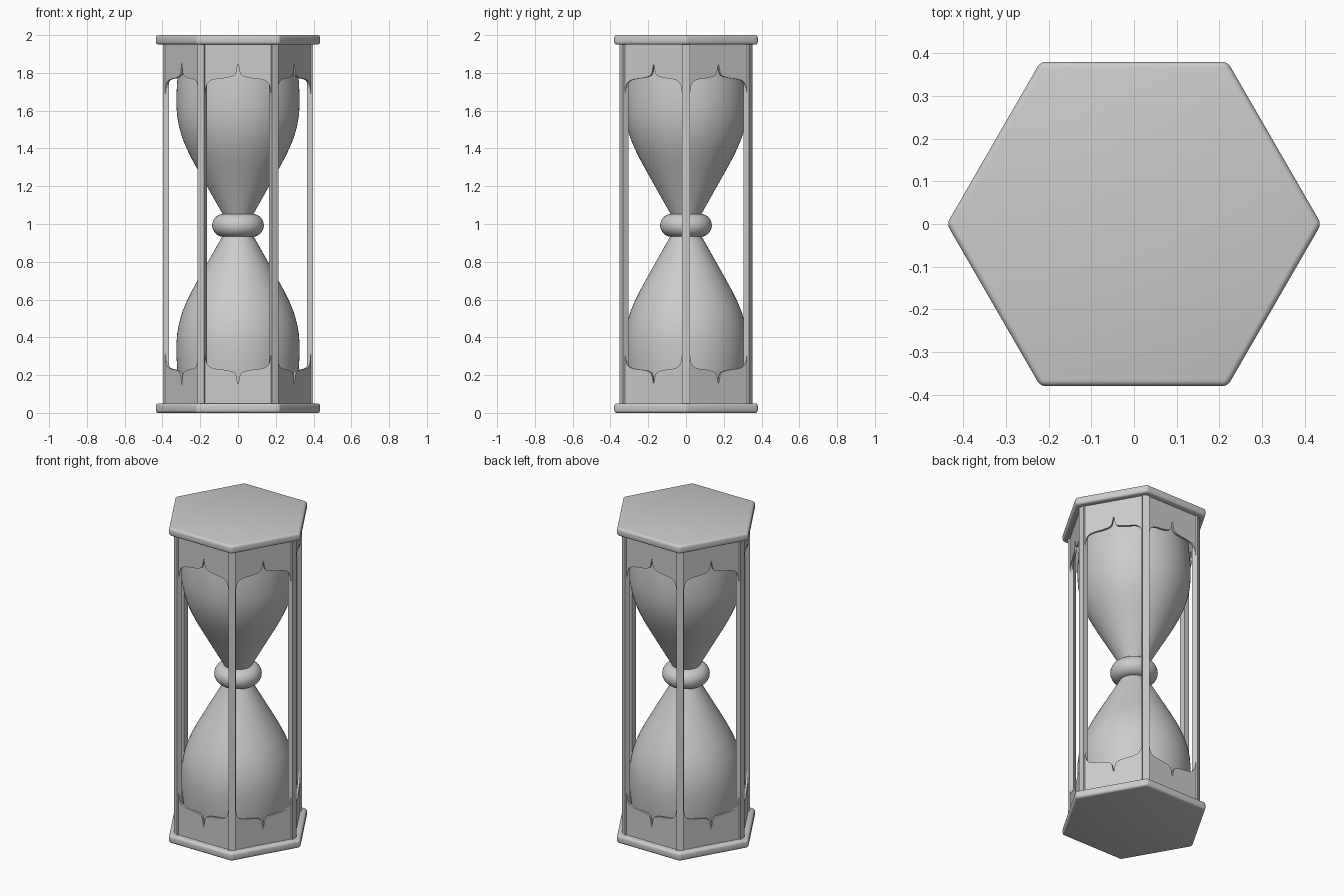
import bpy, bmesh, math
from mathutils import Matrix, Vector

if "Cube" in bpy.data.objects:
    bpy.data.objects.remove(bpy.data.objects["Cube"])


def finish(name, bm, smooth=None):
    bmesh.ops.recalc_face_normals(bm, faces=bm.faces)
    me = bpy.data.meshes.new(name)
    bm.to_mesh(me)
    bm.free()
    ob = bpy.data.objects.new(name, me)
    bpy.context.collection.objects.link(ob)
    if smooth:
        bpy.ops.object.select_all(action='DESELECT')
        ob.select_set(True)
        bpy.context.view_layer.objects.active = ob
        bpy.ops.object.shade_smooth_by_angle(angle=math.radians(smooth))
    return ob


def lathe(name, profile, segments=64):
    bm = bmesh.new()
    vs = [bm.verts.new((r, 0, z)) for r, z in profile]
    es = [bm.edges.new(p) for p in zip(vs, vs[1:])]
    bmesh.ops.spin(bm, geom=vs + es, cent=(0, 0, 0), axis=(0, 0, 1),
                   angle=math.tau, steps=segments, use_duplicate=False)
    bmesh.ops.remove_doubles(bm, verts=bm.verts, dist=1e-5)
    return finish(name, bm, 40)


def plate(name, z):
    bm = bmesh.new()
    bmesh.ops.create_cone(bm, cap_ends=True, segments=6, radius1=0.439, radius2=0.439,
                          depth=0.05, matrix=Matrix.Translation((0, 0, z))
                          @ Matrix.Rotation(math.radians(30), 4, 'Z'))
    # put a corner on the x axis
    v = bm.verts[:][0].co
    off = (math.degrees(math.atan2(v.y, v.x)) % 60)
    bmesh.ops.rotate(bm, verts=bm.verts, cent=(0, 0, 0),
                     matrix=Matrix.Rotation(-math.radians(off), 3, 'Z'))
    bmesh.ops.bevel(bm, geom=bm.edges[:], offset=0.014, segments=4, profile=0.5,
                    affect='EDGES', clamp_overlap=True)
    return finish(name, bm, 35)


# Hexagonal end plates
plate("base_plate", 0.025)
plate("top_plate", 1.975)

# Glass bulbs and the collar at the neck (heights measured from the middle)
bulb = [(0.0, 0.0), (0.055, 0.0), (0.08, 0.055), (0.215, 0.295), (0.245, 0.35),
        (0.272, 0.405), (0.295, 0.46), (0.312, 0.52), (0.322, 0.575), (0.326, 0.63),
        (0.326, 0.69), (0.322, 0.76), (0.316, 0.82), (0.31, 0.88), (0.305, 0.955), (0.0, 0.955)]
lathe("upper_bulb", [(r, 0.995 + z) for r, z in bulb])
lathe("lower_bulb", [(r, 0.995 - z) for r, z in bulb])
ring = [(0.076 + 0.061 * math.cos(a * math.tau / 24), 0.993 + 0.061 * math.sin(a * math.tau / 24))
        for a in range(25)]
lathe("neck_collar", ring)

# Rectangular posts at the six corners
for i in range(6):
    bm = bmesh.new()
    bmesh.ops.create_cube(bm, size=1, matrix=Matrix.Rotation(i * math.pi / 3, 4, 'Z')
                          @ Matrix.Translation((0.380, 0, 1)) @ Matrix.Diagonal((0.032, 0.04, 1.92, 1)))
    finish(f"post_{i + 1}", bm)

# Ornamental edge of the panels: half outline from the post to the centre point
edge = [(0.181, 1.69), (0.174, 1.69), (0.171, 1.715), (0.165, 1.738), (0.155, 1.752),
        (0.14, 1.761), (0.115, 1.767), (0.07, 1.772), (0.035, 1.779), (0.018, 1.787),
        (0.010, 1.80), (0.005, 1.825)]
outline = ([(0.181, 1.96)] + edge + [(0, 1.85)]
           + [(-x, z) for x, z in reversed(edge)] + [(-0.181, 1.96)])


def panel(name, angle, flip):
    bm = bmesh.new()
    pts = [(0.331, x, 2 - z if flip else z) for x, z in outline]
    face = bm.faces.new([bm.verts.new(p) for p in pts])
    ext = bmesh.ops.extrude_face_region(bm, geom=[face])
    moved = [g for g in ext["geom"] if isinstance(g, bmesh.types.BMVert)]
    bmesh.ops.translate(bm, verts=moved, vec=Vector((0.013, 0, 0)))
    bmesh.ops.rotate(bm, verts=bm.verts, cent=(0, 0, 0), matrix=Matrix.Rotation(angle, 3, 'Z'))
    finish(name, bm)


# Upper and lower panels between the posts
for i in range(6):
    a = math.radians(30 + 60 * i)
    panel(f"upper_panel_{i + 1}", a, False)
    panel(f"lower_panel_{i + 1}", a, True)
